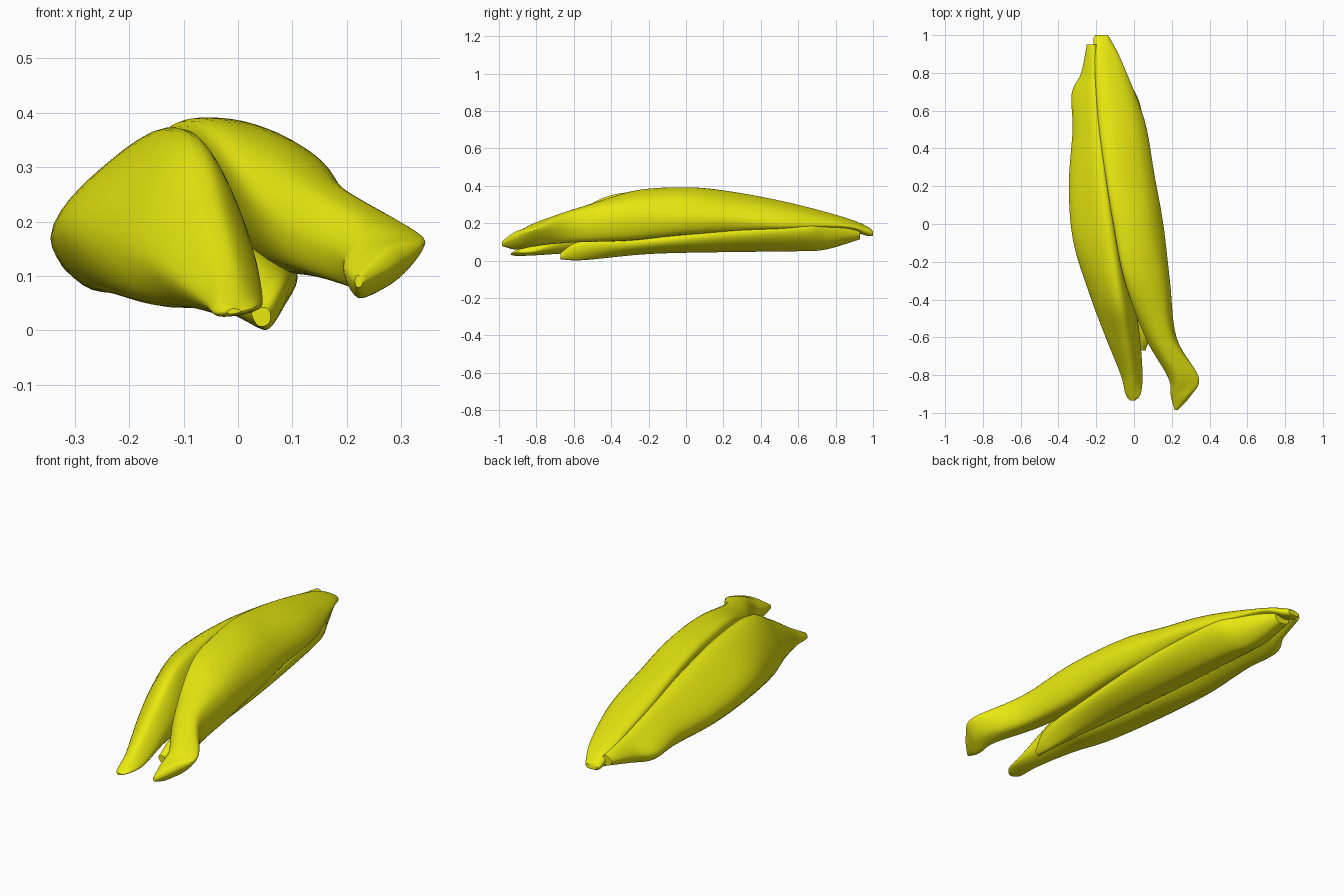
import bpy, bmesh

yellow = bpy.data.materials.new("muscle_yellow")
yellow.diffuse_color = (0.82, 0.82, 0.005, 1)


def spline(a, b, c, d, t):
    """Catmull-Rom blend of four tuples."""
    return [0.5 * (2 * q + (r - p) * t + (2 * p - 5 * q + 4 * r - s) * t * t
                   + (3 * q - p - 3 * r + s) * t ** 3)
            for p, q, r, s in zip(a, b, c, d)]


def muscle(name, sections, along=7, around=6):
    """Loft through sections: y, then six (x, z) outline points."""
    rows = []
    n = len(sections)
    for i in range(n - 1):
        four = [sections[min(max(i + k, 0), n - 1)] for k in (-1, 0, 1, 2)]
        rows += [spline(*four, j / along) for j in range(along)]
    rows.append(sections[-1])

    bm = bmesh.new()
    rings = []
    for row in rows:
        pts = [(row[k], row[k + 1]) for k in range(1, 13, 2)]
        ring = []
        for i in range(6):
            four = [pts[(i + k) % 6] for k in (-1, 0, 1, 2)]
            for j in range(around):
                x, z = spline(*four, j / around)
                ring.append(bm.verts.new((x, row[0], z)))
        rings.append(ring)
    m = len(rings[0])
    for r, s in zip(rings, rings[1:]):
        for i in range(m):
            bm.faces.new((r[i], r[(i + 1) % m], s[(i + 1) % m], s[i]))
    bm.faces.new(rings[0])
    bm.faces.new(rings[-1])
    bmesh.ops.recalc_face_normals(bm, faces=bm.faces)
    mesh = bpy.data.meshes.new(name)
    bm.to_mesh(mesh)
    bm.free()
    ob = bpy.data.objects.new(name, mesh)
    bpy.context.collection.objects.link(ob)
    mesh.materials.append(yellow)
    bpy.ops.object.select_all(action='DESELECT')
    ob.select_set(True)
    bpy.context.view_layer.objects.active = ob
    bpy.ops.object.shade_smooth_by_angle(angle=0.8)


# Long upper belly with flared front tendon
muscle("upper_belly", [
    (-.985, .215, .09, .218, .10, .225, .10, .23, .09, .225, .08, .218, .08),
    (-.91, .195, .11, .22, .14, .28, .155, .30, .125, .265, .08, .22, .06),
    (-.81, .18, .15, .23, .20, .325, .18, .338, .155, .28, .09, .205, .08),
    (-.60, .06, .21, .11, .27, .195, .26, .225, .18, .19, .10, .09, .12),
    (-.30, -.05, .34, .04, .365, .15, .315, .19, .22, .15, .115, .03, .14),
    (0, -.11, .36, -.03, .39, .09, .34, .155, .23, .11, .14, -.02, .18),
    (.25, -.15, .34, -.08, .365, .05, .31, .11, .22, .06, .15, -.08, .18),
    (.55, -.19, .28, -.12, .31, 0, .27, .055, .20, .02, .165, -.13, .18),
    (.85, -.21, .21, -.16, .23, -.09, .21, -.06, .185, -.09, .17, -.16, .16),
    (.97, -.215, .16, -.19, .18, -.14, .175, -.12, .155, -.14, .135, -.20, .135),
    (1.0, -.205, .15, -.19, .155, -.15, .155, -.14, .145, -.15, .135, -.19, .135),
])

# Broad outer belly wrapping the left side
muscle("outer_belly", [
    (-.935, -.005, .04, -.01, .04, -.02, .035, -.015, .03, 0, .032, .005, .036),
    (-.90, 0, .06, -.03, .055, -.045, .035, -.03, .025, .01, .03, .035, .045),
    (-.80, 0, .115, -.04, .11, -.07, .06, -.04, .03, .02, .035, .045, .06),
    (-.60, -.03, .24, -.09, .22, -.15, .12, -.10, .045, 0, .06, .03, .14),
    (-.40, -.065, .345, -.15, .30, -.225, .16, -.18, .055, -.03, .06, 0, .20),
    (-.10, -.11, .37, -.235, .305, -.32, .19, -.25, .075, -.11, .08, -.06, .20),
    (.20, -.15, .345, -.265, .28, -.345, .17, -.27, .075, -.16, .10, -.10, .20),
    (.50, -.18, .29, -.26, .25, -.325, .16, -.27, .085, -.18, .11, -.13, .18),
    (.69, -.20, .25, -.27, .21, -.33, .14, -.28, .09, -.19, .12, -.16, .17),
    (.80, -.205, .225, -.25, .20, -.28, .15, -.25, .11, -.20, .13, -.17, .17),
    (.95, -.21, .195, -.235, .19, -.25, .17, -.235, .15, -.21, .15, -.19, .17),
])

# Deep belly underneath
muscle("deep_belly", [
    (-.67, .025, .03, .035, .04, .055, .04, .06, .02, .05, .008, .035, .01),
    (-.55, .01, .08, .05, .11, .09, .095, .085, .045, .05, .002, .01, .03),
    (-.20, -.08, .12, 0, .17, .10, .12, .095, .07, .01, .035, -.08, .065),
    (.20, -.15, .13, -.06, .20, .08, .16, .07, .095, -.03, .045, -.14, .08),
    (.60, -.20, .13, -.10, .22, .03, .185, .02, .115, -.07, .05, -.17, .085),
    (.75, -.21, .13, -.12, .20, -.03, .185, -.04, .11, -.11, .06, -.18, .085),
    (.93, -.20, .14, -.17, .17, -.125, .17, -.115, .14, -.14, .115, -.18, .12),
])
